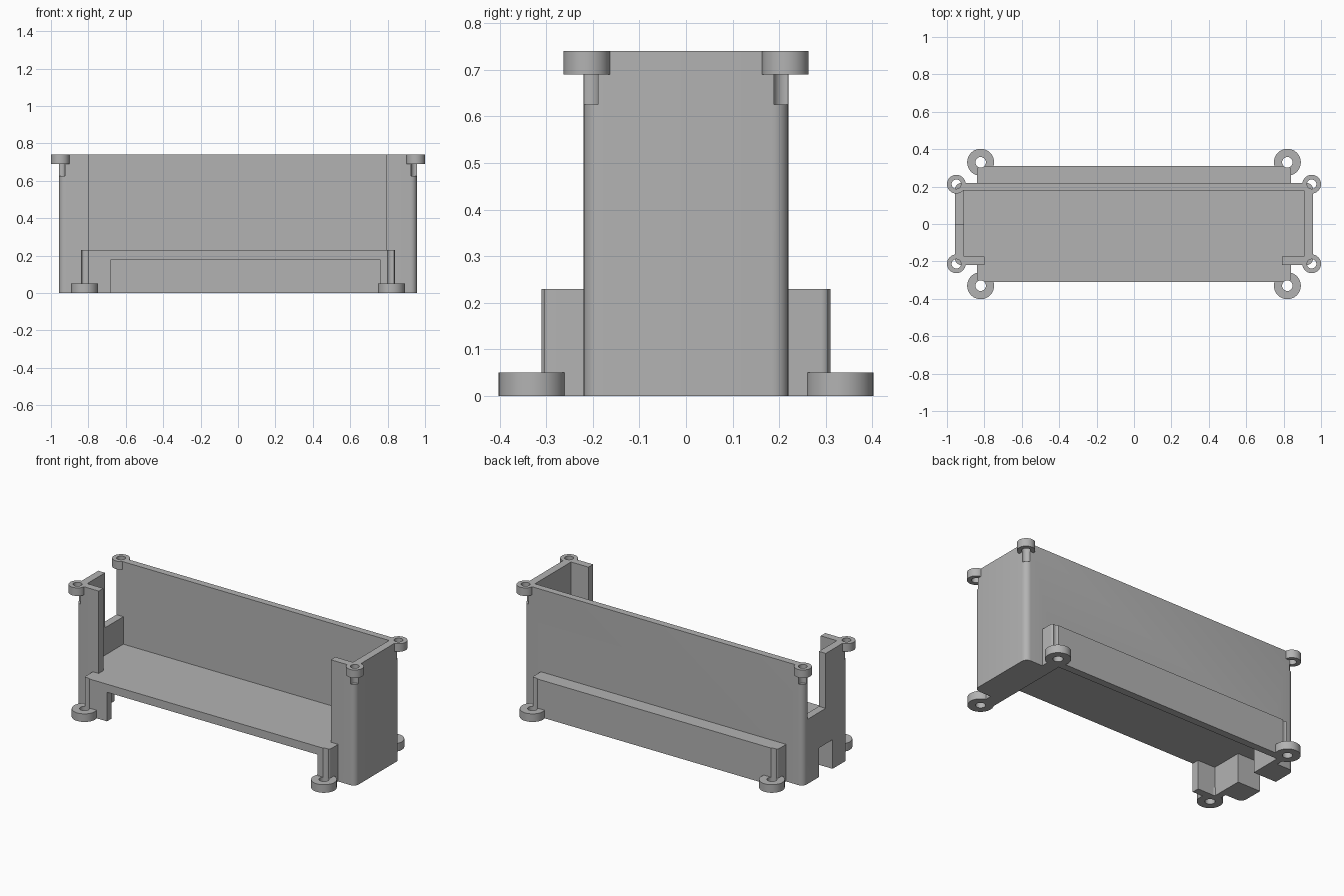
import bpy, bmesh, math
from math import cos, sin, pi

default = bpy.data.objects.get("Cube")
if default:
    bpy.data.objects.remove(default, do_unlink=True)

GREY = (0.45, 0.45, 0.45, 1)
grey = bpy.data.materials.new("grey_plastic")
grey.use_nodes = True
grey.diffuse_color = GREY
grey.node_tree.nodes["Principled BSDF"].inputs["Base Color"].default_value = GREY


def prism(name, outline, z0, z1):
    """Extrude a flat outline from z0 to z1."""
    bm = bmesh.new()
    face = bm.faces.new([bm.verts.new((x, y, z0)) for x, y in outline])
    top = bmesh.ops.extrude_face_region(bm, geom=[face])["geom"]
    for v in top:
        if isinstance(v, bmesh.types.BMVert):
            v.co.z = z1
    bmesh.ops.recalc_face_normals(bm, faces=bm.faces[:])
    mesh = bpy.data.meshes.new(name)
    bm.to_mesh(mesh)
    bm.free()
    mesh.materials.append(grey)
    obj = bpy.data.objects.new(name, mesh)
    bpy.context.collection.objects.link(obj)
    return obj


def box(name, x0, x1, y0, y1, z0, z1):
    return prism(name, [(x0, y0), (x1, y0), (x1, y1), (x0, y1)], z0, z1)


def rounded_box(name, hx, hy, z0, z1, r, steps=6):
    outline = []
    for i, (sx, sy) in enumerate([(1, 1), (-1, 1), (-1, -1), (1, -1)]):
        for k in range(steps + 1):
            a = (i + k / steps) * pi / 2
            outline.append((sx * (hx - r) + r * cos(a), sy * (hy - r) + r * sin(a)))
    return prism(name, outline, z0, z1)


def cylinder(name, cx, cy, r, z0, z1, n=40):
    return prism(name, [(cx + r * cos(2 * pi * k / n), cy + r * sin(2 * pi * k / n))
                        for k in range(n)], z0, z1)


def cut(obj, cutters):
    """Subtract each cutter, then discard it."""
    bpy.context.view_layer.objects.active = obj
    for c in cutters:
        c.hide_render = True
        mod = obj.modifiers.new("cut", "BOOLEAN")
        mod.operation = "DIFFERENCE"
        mod.solver = "EXACT"
        mod.object = c
        bpy.ops.object.modifier_apply(modifier=mod.name)
        bpy.data.objects.remove(c, do_unlink=True)


def smooth(obj):
    bpy.ops.object.select_all(action="DESELECT")
    obj.select_set(True)
    bpy.context.view_layer.objects.active = obj
    bpy.ops.object.shade_smooth_by_angle(angle=math.radians(30))


H = 0.74          # overall height
DECK = 0.23       # top of the floor
UNDER = 0.18      # underside of the floor
CORNERS = [(sx, sy) for sx in (-1, 1) for sy in (-1, 1)]
TOP_EAR = (0.95, 0.213)
FOOT = (0.82, 0.33)


def underside_cutters():
    return [box("cavity", -0.8, 0.76, -0.265, 0.265, -0.1, UNDER),
            box("front_cutout", -0.68, 0.76, -0.5, -0.15, -0.1, UNDER),
            box("cable_notch", -1.2, -0.7, -0.067, 0.067, -0.1, UNDER)]


# Tall shell with open front, side gap and hollow underside
shell = rounded_box("shell", 0.957, 0.22, 0, H, 0.035)
cut(shell, [box("interior", -0.91, 0.91, -0.175, 0.178, DECK, 1),
            box("front_opening", -0.8, 0.79, -0.5, 0, DECK, 1),
            box("side_gap", -1.2, -0.85, 0, 0.178, 0.4, 1)]
    + underside_cutters()
    + [cylinder("ear_channel", sx * TOP_EAR[0], sy * TOP_EAR[1], 0.025, 0.625, 1)
       for sx, sy in CORNERS])
smooth(shell)

# Wider base step around the floor
base = rounded_box("base_step", 0.84, 0.31, 0, DECK, 0.02)
cut(base, underside_cutters()
    + [cylinder("foot_channel", sx * FOOT[0], sy * FOOT[1], 0.028, -0.1, 1)
       for sx, sy in CORNERS])
smooth(base)

# Screw rings: small ears on top, larger feet at the bottom
for sx, sy in CORNERS:
    place = ("back" if sy > 0 else "front") + ("_left" if sx > 0 else "_right")
    for name, (cx, cy), r, hole, z0, z1 in (
            ("top_ear_", TOP_EAR, 0.05, 0.025, H - 0.05, H),
            ("foot_", FOOT, 0.072, 0.028, 0, 0.05)):
        ring = cylinder(name + place, sx * cx, sy * cy, r, z0, z1)
        cut(ring, [cylinder("hole", sx * cx, sy * cy, hole, -0.1, 1)])
        smooth(ring)
